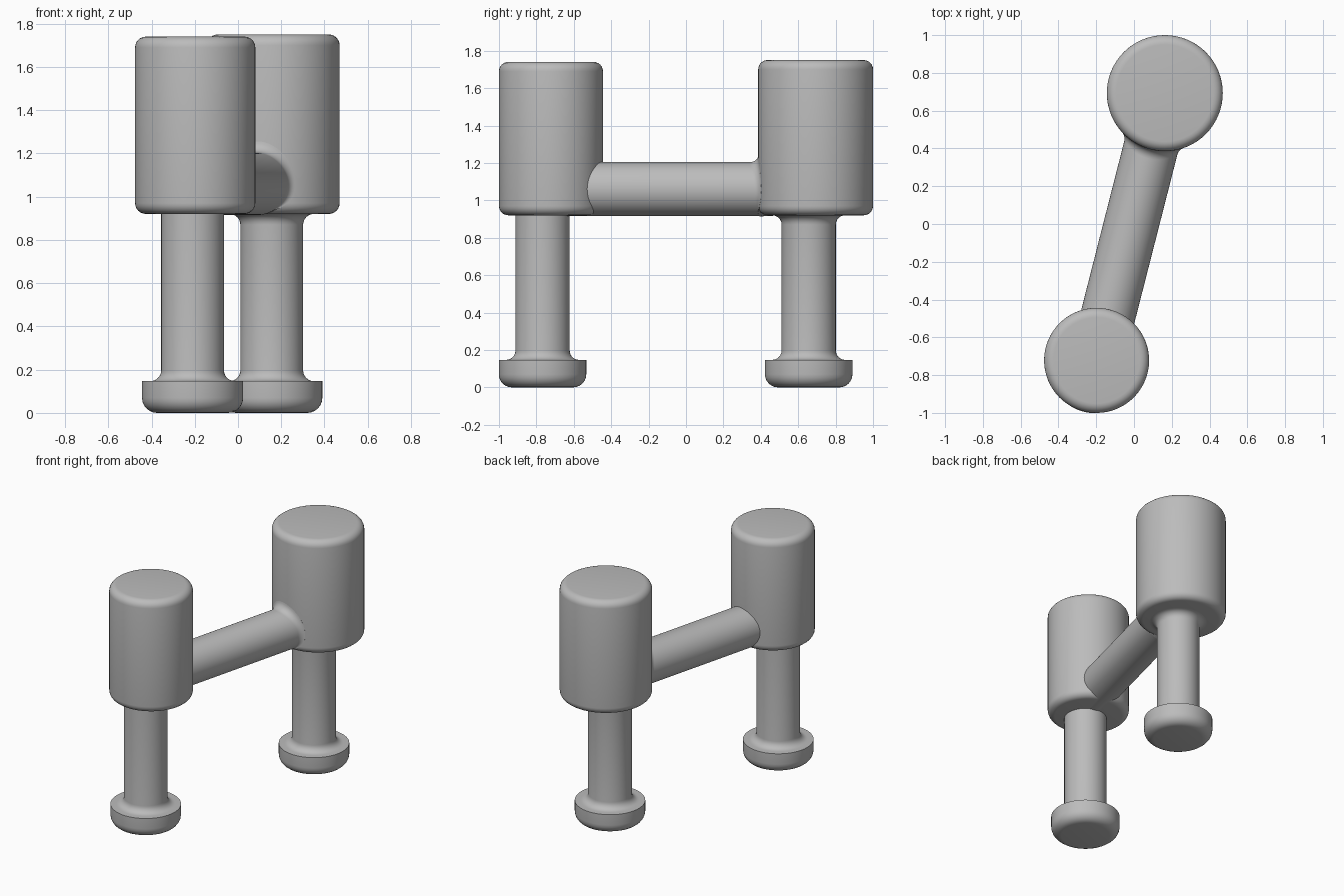
import bpy, bmesh, math
from mathutils import Vector

cube = bpy.data.objects.get("Cube")
if cube:
    bpy.data.objects.remove(cube, do_unlink=True)

grey = bpy.data.materials.new("plain grey")
grey.use_nodes = True
colour = (0.5, 0.5, 0.5, 1)
grey.diffuse_color = colour
grey.node_tree.nodes["Principled BSDF"].inputs["Base Color"].default_value = colour

SIDES = 64


def build(name, rings, location=(0, 0, 0)):
    """Skin a stack of equal rings and cap both ends."""
    bm = bmesh.new()
    loops = [[bm.verts.new(p) for p in ring] for ring in rings]
    for low, high in zip(loops, loops[1:]):
        for i in range(SIDES):
            j = (i + 1) % SIDES
            bm.faces.new((low[i], low[j], high[j], high[i]))
    bm.faces.new(loops[0])
    bm.faces.new(loops[-1])
    bmesh.ops.recalc_face_normals(bm, faces=bm.faces)
    mesh = bpy.data.meshes.new(name)
    bm.to_mesh(mesh)
    bm.free()
    mesh.materials.append(grey)
    obj = bpy.data.objects.new(name, mesh)
    obj.location = location
    bpy.context.collection.objects.link(obj)
    bpy.ops.object.select_all(action="DESELECT")
    obj.select_set(True)
    bpy.context.view_layer.objects.active = obj
    bpy.ops.object.shade_smooth_by_angle(angle=math.radians(35))


def lathe(name, profile, x, y):
    """Turn a (radius, height) profile around the vertical."""
    turns = [math.tau * i / SIDES for i in range(SIDES)]
    build(name, [[(r * math.cos(a), r * math.sin(a), z) for a in turns]
                 for r, z in profile], (x, y, 0))


def arc(r, z, size, start, end, steps=6):
    """Quarter-round points about (r, z), angles in degrees."""
    angles = [math.radians(start + (end - start) * i / steps) for i in range(steps + 1)]
    return [(r + size * math.cos(a), z + size * math.sin(a)) for a in angles]


ROUND = 0.05
BASE = 0.92
LEG_R, FOOT_R, FOOT_TOP = 0.145, 0.234, 0.147


def drum(name, x, y, radius, top):
    inner = radius - ROUND
    lathe(name, arc(inner, BASE + ROUND, ROUND, -90, 0)
          + arc(inner, top - ROUND, ROUND, 0, 90), x, y)


def leg(name, x, y, flared):
    # rounded foot, sharp foot rim, then a fillet into the shaft
    profile = arc(FOOT_R - 0.07, 0.07, 0.07, -90, 0)
    profile.append((FOOT_R, FOOT_TOP))
    profile += arc(LEG_R + ROUND, FOOT_TOP + ROUND, ROUND, 270, 180)
    if flared:
        profile += arc(LEG_R + ROUND, BASE - ROUND, ROUND, 180, 90)
    else:
        profile.append((LEG_R, BASE + 0.02))
    lathe(name, profile, x, y)


FRONT, REAR = Vector((-0.198, -0.722, 1.06)), Vector((0.163, 0.693, 1.06))
REAR_R = 0.307
drum("front_drum", FRONT.x, FRONT.y, 0.278, 1.74)
drum("rear_drum", REAR.x, REAR.y, REAR_R, 1.75)
leg("front_leg", -0.21, -0.767, False)
leg("rear_leg", 0.156, 0.656, True)

# Connecting bar, blended into the rear drum by a rolling-ball fillet
# that fades out along the underside
along = (FRONT - REAR).normalized()
side = Vector((-along.y, along.x, 0))
up = Vector((0, 0, 1))
bar_rings = [[] for _ in range(10)]
for i in range(SIDES):
    t = math.tau * i / SIDES
    fade = min(1, max(0, (math.sin(t) + 0.85) / 0.6))
    f = 0.001 + ROUND * fade
    edge = side * math.cos(t) + up * math.sin(t)
    u = (LEG_R + f) * math.cos(t)
    reach = math.sqrt((REAR_R + f) ** 2 - u * u)
    centre = edge * (LEG_R + f) + along * reach
    to_bar = -edge
    to_drum = -(side * u + along * reach).normalized()
    bar_rings[0].append(FRONT + edge * LEG_R)
    for k in range(8):
        direction = to_bar.slerp(to_drum, k / 7)
        bar_rings[k + 1].append(REAR + centre + direction * f)
    bar_rings[9].append(REAR + edge * LEG_R * 0.9)
build("connecting_bar", bar_rings)
